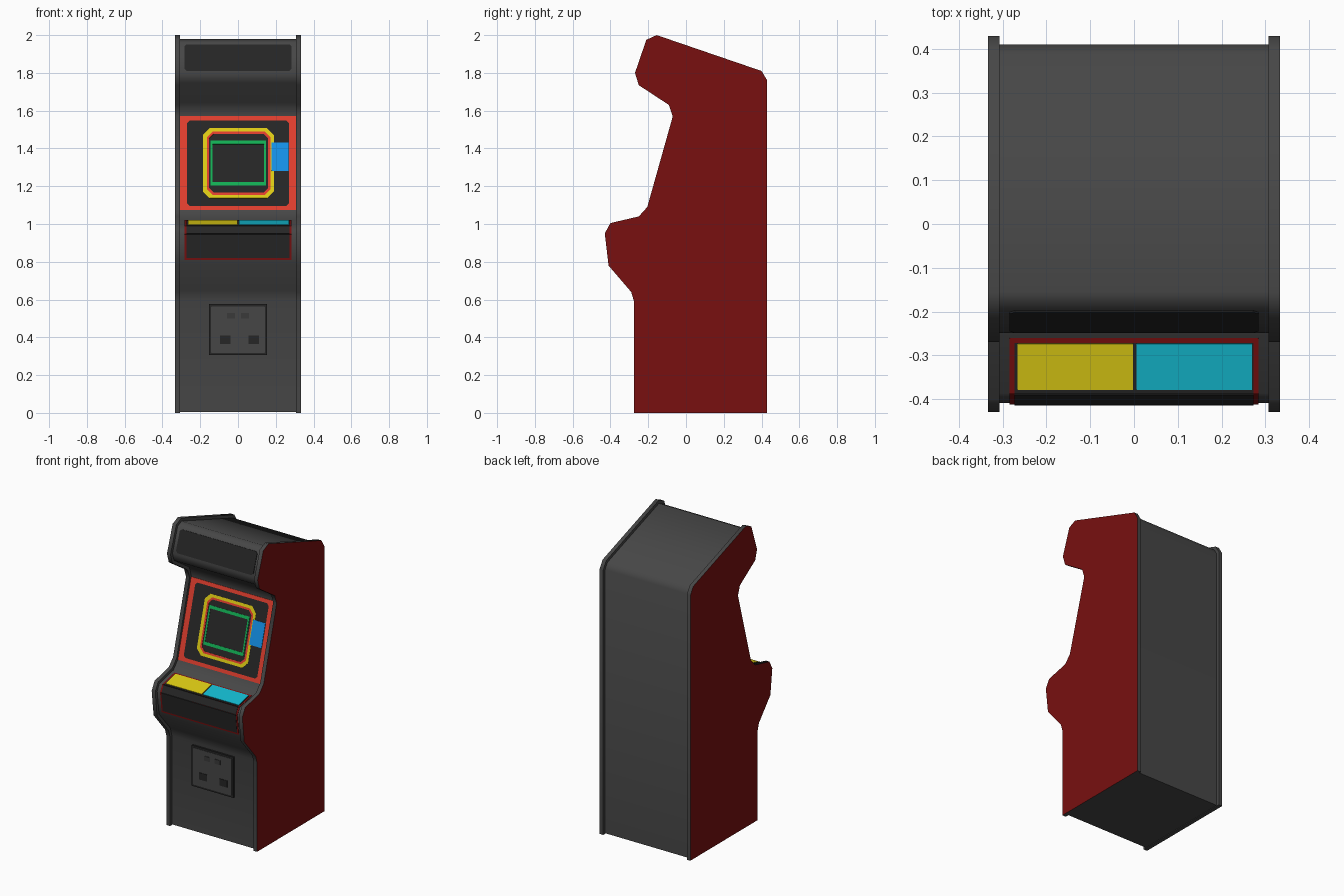
import bpy, bmesh
from mathutils import Vector

if "Cube" in bpy.data.objects:
    bpy.data.objects.remove(bpy.data.objects["Cube"])


def mat(name, r, g, b):
    m = bpy.data.materials.new(name)
    m.diffuse_color = (r, g, b, 1)
    m.use_nodes = True
    m.node_tree.nodes["Principled BSDF"].inputs["Base Color"].default_value = m.diffuse_color
    return m


GREY = mat("charcoal", 0.062, 0.062, 0.062)
BLACK = mat("soft_black", 0.019, 0.019, 0.019)
MAROON = mat("dark_red", 0.19, 0.005, 0.005)
RED = mat("bright_red", 0.75, 0.048, 0.027)
YELLOW = mat("yellow", 0.73, 0.60, 0.007)
CYAN = mat("cyan", 0.007, 0.50, 0.64)
BLUE = mat("blue", 0.007, 0.28, 0.80)
GREEN = mat("green", 0.006, 0.43, 0.09)
DIM = mat("dim_grey", 0.042, 0.042, 0.042)

# cabinet side outline as (y, z)
OUTLINE = [Vector(p) for p in (
    (-.275, 0), (.43, 0), (.43, 1.76), (.40, 1.81), (-.155, 2), (-.21, 1.975),
    (-.27, 1.80), (-.25, 1.735), (-.09, 1.63), (-.07, 1.57), (-.205, 1.09),
    (-.25, 1.04), (-.40, 1.005), (-.43, .95), (-.41, .78), (-.29, .64), (-.275, .59))]


def inset(pts, d):
    """Offset a closed counter-clockwise outline inwards."""
    out = []
    for i, p in enumerate(pts):
        a = (p - pts[i - 1]).normalized()
        b = (pts[(i + 1) % len(pts)] - p).normalized()
        na, nb = Vector((-a.y, a.x)), Vector((-b.y, b.x))
        out.append(p + (na + nb) * d / (1 + na.dot(nb)))
    return out


INNER = inset(OUTLINE, 0.02)
for i in (0, 1):
    INNER[i].y = 0.004


def finish(name, bm, mats, smooth=False):
    bmesh.ops.recalc_face_normals(bm, faces=bm.faces)
    me = bpy.data.meshes.new(name)
    bm.to_mesh(me)
    bm.free()
    for m in mats:
        me.materials.append(m)
    ob = bpy.data.objects.new(name, me)
    bpy.context.collection.objects.link(ob)
    if smooth:
        bpy.context.view_layer.objects.active = ob
        ob.select_set(True)
        bpy.ops.object.shade_smooth_by_angle(angle=1.05)
        ob.select_set(False)
    return ob


def slab(name, pts, x0, x1, mats, outer=0):
    """Extrude an outline along x; the face on the outer side gets material 1."""
    bm = bmesh.new()
    f = bm.faces.new([bm.verts.new((x0, p.x, p.y)) for p in pts])
    r = bmesh.ops.extrude_face_region(bm, geom=[f])
    bmesh.ops.translate(bm, vec=(x1 - x0, 0, 0),
                        verts=[g for g in r["geom"] if isinstance(g, bmesh.types.BMVert)])
    bm.normal_update()
    for f in bm.faces:
        if outer and abs(f.normal.x) > .9 and f.calc_center_median().x * outer > .32:
            f.material_index = 1
    return finish(name, bm, mats, True)


def loop(x0, x1, c0, c1, ch):
    """Rectangle with chamfered corners."""
    return [(x0 + ch, c0), (x1 - ch, c0), (x1, c0 + ch), (x1, c1 - ch),
            (x1 - ch, c1), (x0 + ch, c1), (x0, c1 - ch), (x0, c0 + ch)]


def plate(name, seg, outer, m, h=0.004, hole=None, axis=1):
    """Thin plate (or ring) on one segment of the body; outer = x0, x1, low, high, chamfer."""
    a, b = INNER[seg], INNER[(seg + 1) % len(INNER)]
    d = (b - a).normalized()
    n = Vector((d.y, -d.x))

    def ring(bm, spec, height):
        vs = []
        for x, c in loop(*spec):
            p = a + (b - a) * ((c - a[axis]) / (b[axis] - a[axis])) + n * height
            vs.append(bm.verts.new((x, p.x, p.y)))
        return vs

    def bridge(bm, u, v):
        for i in range(8):
            j = (i + 1) % 8
            bm.faces.new((u[i], u[j], v[j], v[i]))

    bm = bmesh.new()
    lo, hi = ring(bm, outer, 0), ring(bm, outer, h)
    bridge(bm, lo, hi)
    if hole:
        ihi, ilo = ring(bm, hole, h), ring(bm, hole, 0)
        bridge(bm, hi, ihi)
        bridge(bm, ihi, ilo)
        bridge(bm, ilo, lo)
    else:
        bm.faces.new(hi)
        bm.faces.new(lo[::-1])
    return finish(name, bm, [m])


# cabinet body and side panels
slab("cabinet_body", INNER, -.308, .308, [GREY])
for s, label in ((-1, "left"), (1, "right")):
    slab(label + "_side_panel", OUTLINE, s * .307, s * .333, [GREY, MAROON], s)

# header sign panel
plate("header_panel", 5, (-.284, .284, 1.81, 1.95, .012), BLACK)

# screen surround: nested rings
R0 = (-.307, .307, 1.072, 1.57, .001)
R1 = (-.27, .27, 1.095, 1.547, .014)
R2 = (-.186, .190, 1.135, 1.506, .036)
R3 = (-.165, .172, 1.153, 1.488, .030)
R4 = (-.153, .160, 1.165, 1.476, .024)
R5 = (-.146, .148, 1.203, 1.440, .001)
R6 = (-.136, .138, 1.222, 1.421, .001)
plate("screen_frame", 9, R0, RED, .004, R1)
plate("screen_bezel", 9, R1, BLACK, .004, R2)
plate("screen_outer_ring", 9, R2, YELLOW, .005, R3)
plate("screen_inner_ring", 9, R3, RED, .005, R4)
plate("screen_glass", 9, R4, BLACK, .003)
plate("screen_border", 9, R5, GREEN, .005, R6)
plate("instruction_card", 9, (.178, .268, 1.28, 1.43, .001), BLUE, .007)

# control panel: dark red edging under black covering, wrapped over three faces
y_edge, z_edge = INNER[12]
z_low = INNER[13].y
for label, seg, lo, hi, trim_lo, trim_hi, ax in (
        ("top", 11, y_edge, -.26, 0, .011, 0),
        ("nose", 12, z_low, z_edge, 0, 0, 1),
        ("front", 13, .81, z_low, .011, 0, 1)):
    plate("control_edging_" + label, seg, (-.284, .284, lo, hi, .0005), MAROON, .003, axis=ax)
    plate("control_cover_" + label, seg,
          (-.273, .273, lo + trim_lo, hi - trim_hi, .0005), BLACK, .005, axis=ax)
plate("left_control_pad", 11, (-.266, -.002, -.377, -.272, .001), YELLOW, .008, axis=0)
plate("right_control_pad", 11, (.006, .270, -.377, -.272, .001), CYAN, .008, axis=0)

# coin door with rim, return slots and coin entries
DOOR = (-.142, .142, .318, .563, .002)
plate("coin_door_rim", 16, (-.154, .154, .306, .576, .002), BLACK, .012, DOOR)
plate("coin_door", 16, DOOR, GREY, .014)
for s, label in ((-1, "left"), (1, "right")):
    xc = .008 + s * .075
    plate(label + "_coin_return", 16, (xc - .028, xc + .028, .365, .41, .001), BLACK, .017)
    plate(label + "_coin_entry", 16, (s * .037 - .021, s * .037 + .021, .50, .53, .001), DIM, .017)
